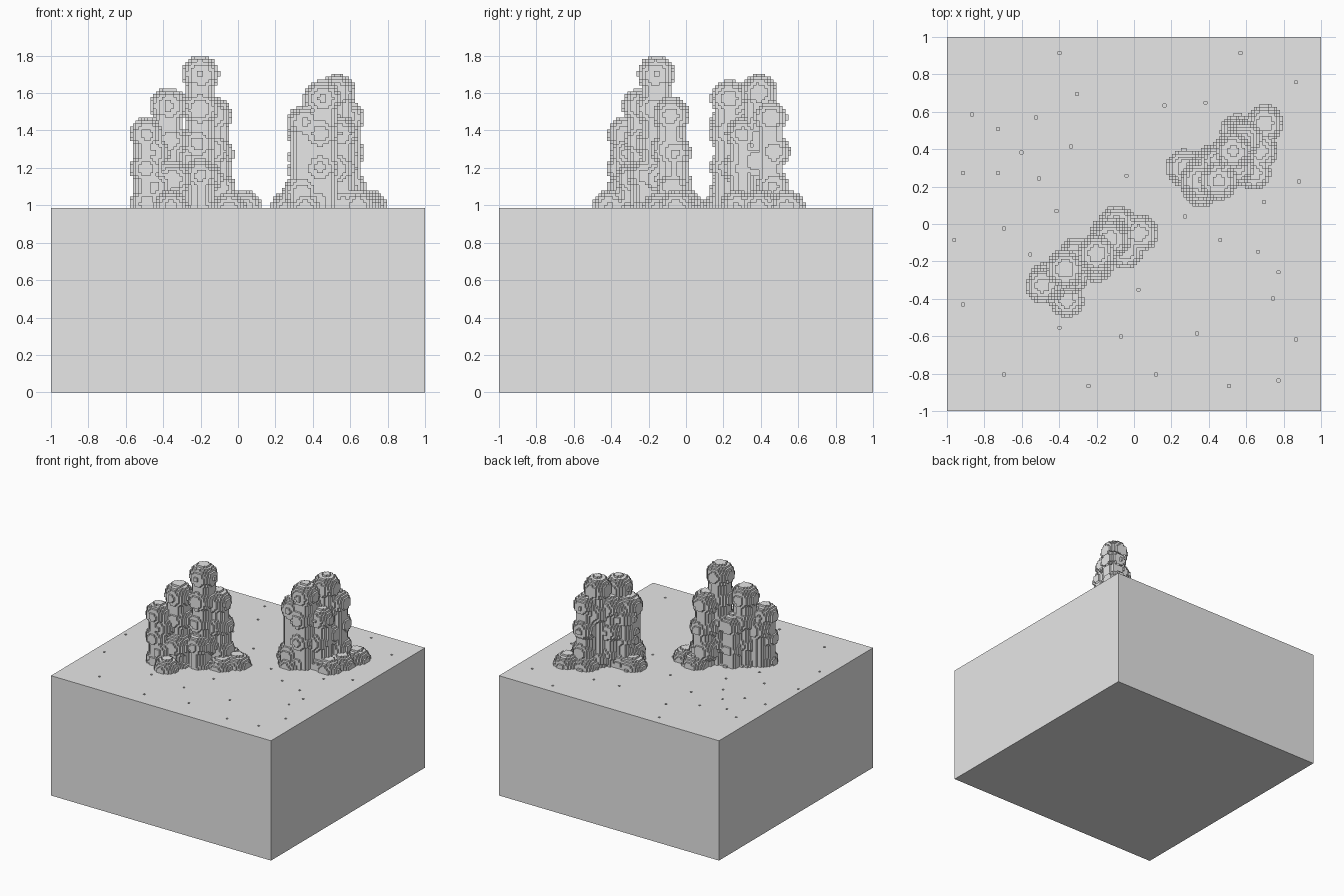
import bpy, bmesh, math, random

if "Cube" in bpy.data.objects:
    bpy.data.objects.remove(bpy.data.objects["Cube"])

V = 1 / 64            # voxel size
TOP = 63              # ground block height in voxels
GROUND = TOP * V
random.seed(4)

stone = bpy.data.materials.new("plain grey")
stone.diffuse_color = (0.8, 0.8, 0.8, 1)
stone.use_nodes = True
stone.node_tree.nodes["Principled BSDF"].inputs["Base Color"].default_value = stone.diffuse_color


def make_object(name, mesh):
    obj = bpy.data.objects.new(name, mesh)
    bpy.context.collection.objects.link(obj)
    mesh.materials.append(stone)
    return obj


def add_box(bm, x0, x1, y0, y1, z0, z1):
    v = [bm.verts.new((x, y, z)) for x in (x0, x1) for y in (y0, y1) for z in (z0, z1)]
    for f in ((0, 1, 3, 2), (4, 6, 7, 5), (0, 4, 5, 1), (2, 3, 7, 6), (0, 2, 6, 4), (1, 5, 7, 3)):
        bm.faces.new([v[i] for i in f])


def box_mesh(name, boxes):
    bm = bmesh.new()
    for b in boxes:
        add_box(bm, *b)
    bmesh.ops.recalc_face_normals(bm, faces=bm.faces)
    mesh = bpy.data.meshes.new(name)
    bm.to_mesh(mesh)
    bm.free()
    return mesh


# Ground block with single-voxel pits in the top
pits = [(-.40, .92), (.57, .91), (.87, .75), (-.31, .70), (.39, .65), (.17, .64), (-.87, .58),
        (-.53, .57), (-.73, .51), (-.33, .42), (-.60, .38), (-.04, .25), (-.73, .28), (-.91, .27),
        (-.51, .24), (.89, .22), (.70, .12), (-.41, .07), (.27, .04), (-.69, -.02), (-.96, -.08),
        (.46, -.09), (.66, -.15), (-.56, -.17), (.77, -.26), (.03, -.35), (.74, -.40), (-.91, -.43),
        (-.40, -.56), (-.07, -.60), (.33, -.59), (.86, -.62), (-.69, -.80), (.11, -.80),
        (.77, -.83), (-.24, -.87), (.50, -.87)]
block = make_object("ground_block", box_mesh("ground_block", [(-1, 1, -1, 1, 0, GROUND)]))
boxes = []
for x, y in pits:
    x, y = math.floor(x / V) * V, math.floor(y / V) * V
    boxes.append((x, x + V, y, y + V, GROUND - V, GROUND + V))
cutter = make_object("pit_cutter", box_mesh("pit_cutter", boxes))
cutter.hide_render = True
cutter.hide_viewport = True
mod = block.modifiers.new("pits", 'BOOLEAN')
mod.object, mod.operation, mod.solver = cutter, 'DIFFERENCE', 'EXACT'
bpy.context.view_layer.objects.active = block
bpy.context.view_layer.update()
bpy.ops.object.modifier_apply(modifier="pits")
bpy.data.objects.remove(cutter)


# Voxel towers: columns of stacked balls around a slimmer core
def column_voxels(x, y, top, r, jitter):
    cells = set()
    balls, z, first = [], top - r, True
    while z > GROUND - 0.05:
        j = 0 if first else jitter
        balls.append((x + random.uniform(-j, j), y + random.uniform(-j, j), z))
        z, first = z - 0.185, False
    n = int((r + 0.05) / V) + 2
    ci, cj = round(x / V), round(y / V)
    for i in range(ci - n, ci + n):
        for j in range(cj - n, cj + n):
            for k in range(TOP, int(top / V) + 2):
                p = ((i + .5) * V, (j + .5) * V, (k + .5) * V)
                core = p[2] < top - r and math.hypot(p[0] - x, p[1] - y) < 0.8 * r
                if core or any(math.dist(p, b) < r for b in balls):
                    cells.add((i, j, k))
    return cells


SIDES = {(1, 0, 0): ((1, 0, 0), (1, 1, 0), (1, 1, 1), (1, 0, 1)),
         (-1, 0, 0): ((0, 0, 0), (0, 0, 1), (0, 1, 1), (0, 1, 0)),
         (0, 1, 0): ((0, 1, 0), (0, 1, 1), (1, 1, 1), (1, 1, 0)),
         (0, -1, 0): ((0, 0, 0), (1, 0, 0), (1, 0, 1), (0, 0, 1)),
         (0, 0, 1): ((0, 0, 1), (1, 0, 1), (1, 1, 1), (0, 1, 1))}


def voxel_tower(name, columns, jitter=0.02):
    cells = set()
    for c in columns:
        cells |= column_voxels(*c, jitter)
    index, faces = {}, []
    for c in sorted(cells):
        for d, corners in SIDES.items():
            if tuple(a + b for a, b in zip(c, d)) not in cells:
                faces.append([index.setdefault(tuple(a + b for a, b in zip(c, q)), len(index))
                              for q in corners])
    mesh = bpy.data.meshes.new(name)
    mesh.from_pydata([[a * V for a in p] for p in index], [], faces)
    make_object(name, mesh)


# Columns: x, y, top height, radius
voxel_tower("left_tower", [
    (-.20, -.16, 1.80, .10), (-.13, -.08, 1.58, .10), (-.11, -.06, 1.37, .09),
    (-.20, -.22, 1.25, .09), (-.37, -.24, 1.63, .10), (-.31, -.16, 1.40, .09),
    (-.49, -.33, 1.47, .09), (-.46, -.30, 1.38, .10),
    (-.36, -.41, 1.08, .09), (-.09, .00, 1.08, .10), (.03, -.05, 1.08, .10),
    (-.05, -.14, 1.07, .10), (-.35, -.28, 1.24, .10)])
voxel_tower("right_tower", [
    (.53, .39, 1.70, .10), (.45, .23, 1.67, .10), (.36, .23, 1.54, .10),
    (.59, .45, 1.56, .09), (.36, .28, 1.46, .09), (.55, .30, 1.47, .09),
    (.70, .54, 1.08, .10), (.27, .30, 1.08, .10), (.64, .27, 1.08, .09),
    (.56, .49, 1.08, .10), (.36, .19, 1.08, .10), (.67, .39, 1.08, .10),
    (.45, .33, 1.55, .10)])
